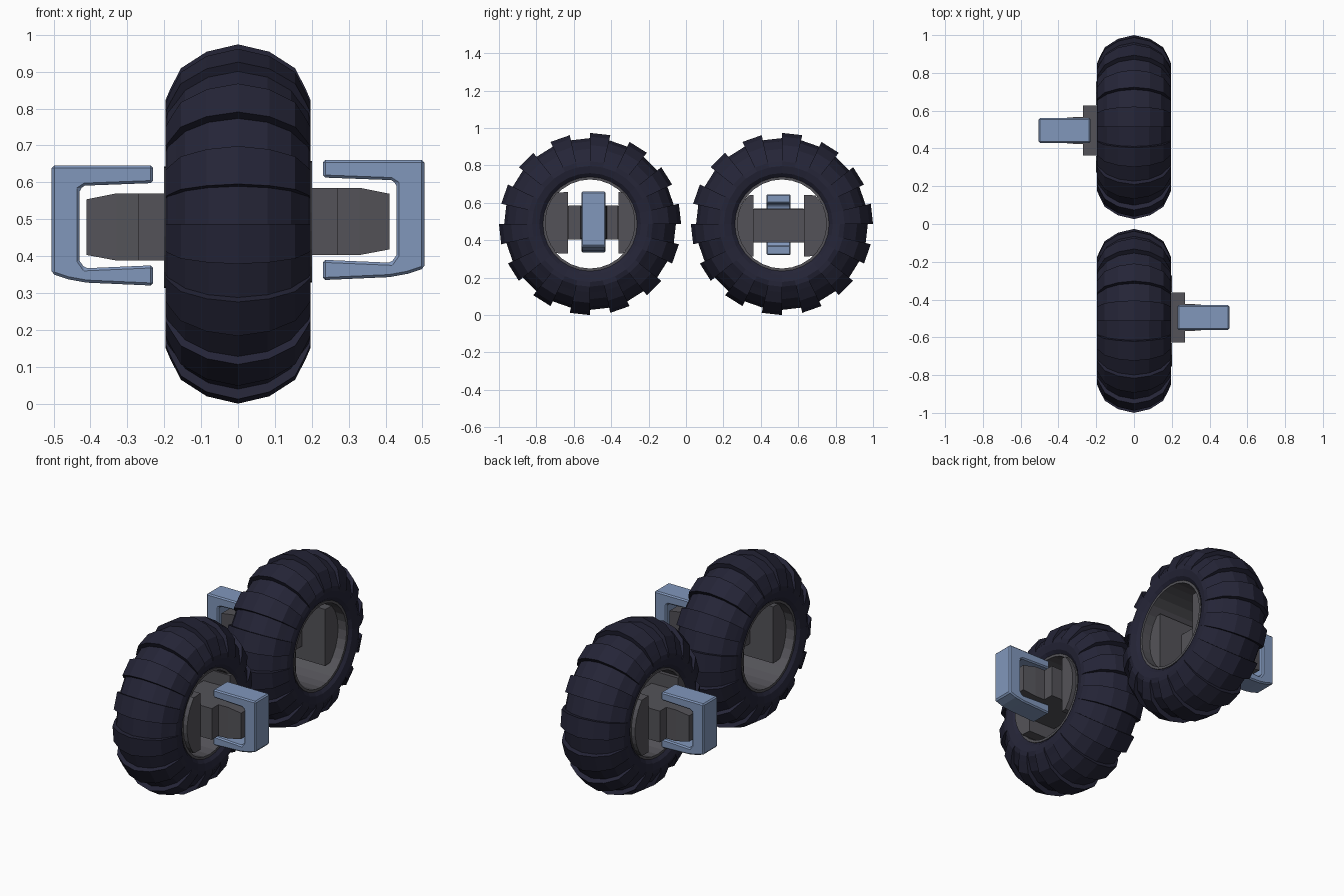
import bpy, bmesh, math
from mathutils import Matrix

if "Cube" in bpy.data.objects:
    bpy.data.objects.remove(bpy.data.objects["Cube"])


def material(name, rgb):
    m = bpy.data.materials.new(name)
    m.diffuse_color = (*rgb, 1)
    m.use_nodes = True
    m.node_tree.nodes["Principled BSDF"].inputs["Base Color"].default_value = m.diffuse_color
    return m


RUBBER = material("dark navy rubber", (0.018, 0.018, 0.038))
METAL = material("dark grey metal", (0.088, 0.086, 0.098))
BLUE = material("steel blue paint", (0.22, 0.31, 0.50))

R, CY = 0.487, 0.513          # tyre radius, wheel centre distance from origin
LUGS = 14


def finish(bm, name, mat, matrix):
    bmesh.ops.remove_doubles(bm, verts=bm.verts, dist=1e-5)
    bmesh.ops.recalc_face_normals(bm, faces=bm.faces)
    me = bpy.data.meshes.new(name)
    bm.to_mesh(me)
    bm.free()
    me.materials.append(mat)
    ob = bpy.data.objects.new(name, me)
    bpy.context.collection.objects.link(ob)
    ob.matrix_world = matrix
    return ob


def revolve(name, mat, matrix, rings):
    """Loft closed (x, r) profiles placed at angles around the x axis."""
    bm = bmesh.new()
    loops = [[bm.verts.new((x, r * math.cos(a), r * math.sin(a))) for x, r in prof]
             for a, prof in rings]
    n = len(loops[0])
    for i, a in enumerate(loops):
        b = loops[(i + 1) % len(loops)]
        for j in range(n):
            k = (j + 1) % n
            if (a[j].co - b[j].co).length < 1e-6 and (a[k].co - b[k].co).length < 1e-6:
                continue
            bm.faces.new((a[j], a[k], b[k], b[j]))
    return finish(bm, name, mat, matrix)


def prism(name, mat, matrix, pts, lo, hi, axis):
    """Extrude a polygon along x (pts are y,z) or along y (pts are x,z)."""
    bm = bmesh.new()
    put = (lambda p, d: (d, *p)) if axis == "x" else (lambda p, d: (p[0], d, p[1]))
    a = [bm.verts.new(put(p, lo)) for p in pts]
    b = [bm.verts.new(put(p, hi)) for p in pts]
    bm.faces.new(a)
    bm.faces.new(b[::-1])
    for i in range(len(pts)):
        k = (i + 1) % len(pts)
        bm.faces.new((a[i], a[k], b[k], b[i]))
    return finish(bm, name, mat, matrix)


def sections(name, mat, matrix, secs):
    """Loft rectangles (x, half_y, z_low, z_high) along x."""
    bm = bmesh.new()
    loops = [[bm.verts.new((x, sy * hy + 0.018, z)) for sy, z in
              ((-1, lo), (1, lo), (1, hi), (-1, hi))] for x, hy, lo, hi in secs]
    for a, b in zip(loops, loops[1:]):
        for j in range(4):
            k = (j + 1) % 4
            bm.faces.new((a[j], a[k], b[k], b[j]))
    bm.faces.new(loops[0])
    bm.faces.new(loops[-1])
    return finish(bm, name, mat, matrix)


def closed(half):
    """Mirror a half profile running from the tread centre to the bead."""
    return half + [(-x, r) for x, r in half[:0:-1]]


side = [(0.197, 0.31), (0.188, 0.272), (0.165, 0.245)]
lug = closed([(0, R), (0.085, 0.467), (0.155, 0.422), (0.184, 0.365), (0.197, 0.335)] + side)
root = closed([(0, 0.459), (0.08, 0.442), (0.143, 0.402), (0.168, 0.365), (0.19, 0.335)] + side)

# C-shaped fork outline (x, z relative to the hub centre)
fork_pts = [(0.23, 0.168), (0.505, 0.168), (0.505, -0.126), (0.46, -0.141), (0.41, -0.15),
            (0.23, -0.158), (0.23, -0.103), (0.415, -0.111), (0.43, -0.09),
            (0.43, 0.103), (0.415, 0.113), (0.23, 0.12)]

for label, sign in (("front", -1), ("rear", 1)):
    wheel = Matrix.Translation((0, sign * CY, R))
    # hub and fork are turned half way round for the rear wheel
    hub = (Matrix.Translation((0, sign * CY, R + (0.006 if sign < 0 else -0.009)))
           @ Matrix.Rotation(0 if sign < 0 else math.pi, 4, "Z"))

    # tyre with alternating lugs
    rings = []
    half = math.pi / LUGS
    for i in range(LUGS):
        a = math.pi / 2 - 2 * half * i
        rings += [(a, root), (a, lug), (a - half, lug), (a - half, root)]
    revolve(label + "_tyre", RUBBER, wheel, rings)

    # rim barrel
    barrel = [(-0.175, 0.252), (0.175, 0.252), (0.175, 0.238), (-0.175, 0.238)]
    revolve(label + "_rim", METAL, wheel,
            [(2 * math.pi * i / 28, barrel) for i in range(28)])

    # side plates filling the rim edges
    for s, inner, nm in ((-1, 0.118, "outer"), (1, 0.152, "inner")):
        arc = [(s * 0.242 * math.cos(t), 0.242 * math.sin(t))
               for t in (math.radians(-42 + 12 * i) for i in range(8))]
        prism(f"{label}_{nm}_side_plate", METAL, hub,
              [(s * inner, -0.165)] + arc + [(s * inner, 0.165)], -0.12, 0.2, "x")

    # cross bar and stepped axle
    sections(label + "_cross_bar", METAL, hub, [(0.03, 0.215, -0.09, 0.09), (0.17, 0.215, -0.09, 0.09)])
    sections(label + "_hub_block", METAL, hub, [(0.1, 0.132, -0.09, 0.092), (0.27, 0.132, -0.09, 0.092)])
    sections(label + "_axle", METAL, hub, [(0.25, 0.072, -0.09, 0.092), (0.33, 0.07, -0.09, 0.092),
                                           (0.41, 0.062, -0.075, 0.076)])

    # fork with softened edges
    fork = prism(label + "_fork", BLUE, hub, fork_pts, -0.047, 0.083, "y")
    bev = fork.modifiers.new("soft edges", "BEVEL")
    bev.width = 0.007
    bev.segments = 1
    bev.limit_method = "ANGLE"
    bev.angle_limit = math.radians(50)
